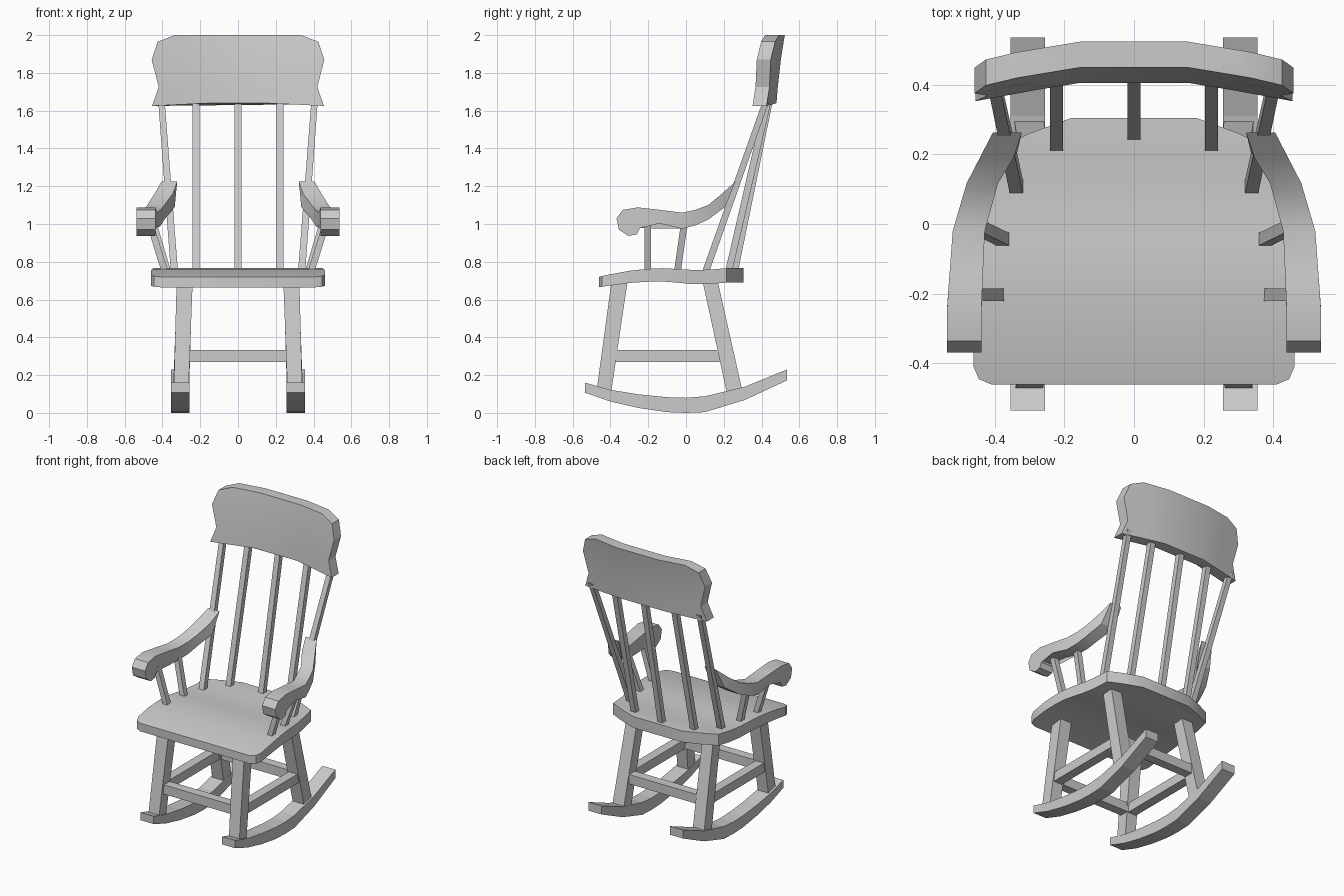
import bpy, bmesh, math

if "Cube" in bpy.data.objects:
    bpy.data.objects.remove(bpy.data.objects["Cube"])


def finish(name, bm, mirror=False, smooth=False):
    bmesh.ops.recalc_face_normals(bm, faces=bm.faces)
    me = bpy.data.meshes.new(name)
    bm.to_mesh(me)
    bm.free()
    ob = bpy.data.objects.new(name, me)
    bpy.context.collection.objects.link(ob)
    if mirror:
        ob.modifiers.new("mirror", "MIRROR").use_mirror_merge = False
    if smooth:
        bpy.context.view_layer.objects.active = ob
        ob.select_set(True)
        bpy.ops.object.shade_smooth_by_angle(angle=math.radians(30))
        ob.select_set(False)
    return ob


def loft(name, rings, **kw):
    """Skin a list of equal-length closed rings and cap both ends."""
    bm = bmesh.new()
    vs = [[bm.verts.new(p) for p in r] for r in rings]
    n = len(rings[0])
    for a, b in zip(vs, vs[1:]):
        for i in range(n):
            j = (i + 1) % n
            bm.faces.new((a[i], a[j], b[j], b[i]))
    bm.faces.new(vs[0])
    bm.faces.new(vs[-1])
    return finish(name, bm, **kw)


def post(name, foot, top, foot_size, top_size, mirror=True):
    """Slanted square post with level ends."""
    def ring(c, s):
        h = s / 2
        return [(c[0] + i * h, c[1] + j * h, c[2]) for i, j in ((-1, -1), (1, -1), (1, 1), (-1, 1))]
    return loft(name, [ring(foot, foot_size), ring(top, top_size)], mirror=mirror)


def box(name, x0, x1, y0, y1, z0, z1, mirror=False):
    return loft(name, [[(x0, y0, z), (x1, y0, z), (x1, y1, z), (x0, y1, z)] for z in (z0, z1)], mirror=mirror)


def interp(table, t):
    for (a, p), (b, q) in zip(table, table[1:]):
        if t <= b:
            return p + (q - p) * max(0, (t - a) / (b - a))
    return table[-1][1]


# Rockers: (y, bottom z, top z)
rocker = [(-.535, .107, .16), (-.40, .06, .122), (-.25, .026, .098), (-.10, .004, .083),
          (0, 0, .08), (.10, .004, .088), (.31, .068, .138), (.535, .172, .23)]
loft("rocker", [[(.256, y, b), (.354, y, b), (.354, y, t), (.256, y, t)] for y, b, t in rocker], mirror=True)

# Legs and stretchers
post("front_leg", (.302, -.438, .09), (.282, -.35, .71), .078, .085)
post("back_leg", (.302, .262, .09), (.282, .125, .71), .085, .08)
box("side_stretcher", .265, .328, -.39, .20, .27, .333, mirror=True)
box("front_stretcher", -.29, .29, -.43, -.368, .27, .333)
box("back_stretcher", -.29, .29, .185, .247, .27, .333)

# Seat: (y, half width, top z, bottom z)
seat = [(-.46, .41, .72, .665), (-.445, .445, .724, .668), (-.41, .46, .732, .673), (-.30, .46, .752, .688),
        (-.21, .455, .762, .694), (-.13, .448, .766, .696), (-.05, .437, .762, .69), (.03, .425, .757, .682),
        (.12, .41, .758, .682), (.215, .395, .766, .69), (.26, .30, .766, .69), (.304, .18, .766, .69)]
loft("seat", [[(-w, y, b), (w, y, b), (w, y, t), (-w, y, t)] for y, w, t, b in seat], smooth=True)

# Back spindles
post("center_spindle", (0, .257, .75), (0, .447, 1.68), .037, .037, mirror=False)
post("inner_spindle", (.222, .226, .75), (.222, .44, 1.68), .037, .037)
post("outer_spindle", (.337, .105, .75), (.406, .427, 1.66), .038, .034)

# Headrest: curved board built from rows of (z, half width, lean)
bow = [(0, 0), (.155, 0), (.42, -.044), (.46, -.054)]
rows = [(1.625, .455, .405), (1.725, .42, .412), (1.87, .457, .428), (1.965, .425, .443), (2.0, .335, .449)]
rings = []
for k, (z, w, y) in enumerate(rows):
    xs = [-w, -.29, -.155, .155, .29, w]
    lift = [0, .008, .015, .015, .008, 0] if k == 0 else [0] * 6
    front = [(x, y + interp(bow, abs(x)), z + l) for x, l in zip(xs, lift)]
    rings.append(front + [(x, yy + .074, zz) for x, yy, zz in reversed(front)])
loft("headrest", rings, smooth=True)

# Arms: scrolled side profile, bent inward toward the back
profile = [(.262, 1.225), (.19, 1.16), (.117, 1.10), (.05, 1.075), (-.02, 1.06), (-.14, 1.075), (-.255, 1.088),
           (-.335, 1.075), (-.368, 1.03), (-.355, .97), (-.305, .937), (-.26, .945), (-.244, .978),
           (-.268, 1.012), (-.14, 1.003), (-.02, .975), (.05, .993), (.117, 1.023), (.207, 1.09)]
outer = [(-.4, .537), (-.25, .537), (-.02, .52), (.117, .48), (.262, .405)]
inner = [(-.4, .438), (-.25, .438), (-.02, .428), (.117, .39), (.215, .33), (.262, .322)]
bm = bmesh.new()
sides = [[bm.verts.new((interp(t, y), y, z)) for y, z in profile] for t in (inner, outer)]
caps = [bm.faces.new(s) for s in sides]
for i in range(len(profile)):
    j = (i + 1) % len(profile)
    bm.faces.new((sides[0][i], sides[0][j], sides[1][j], sides[1][i]))
bmesh.ops.triangulate(bm, faces=caps)
finish("arm", bm, mirror=True, smooth=True)

# Arm supports
post("front_arm_post", (.388, -.203, .75), (.475, -.203, 1.03), .036, .036)
post("rear_arm_post", (.373, -.045, .75), (.45, -.008, 1.01), .036, .036)
